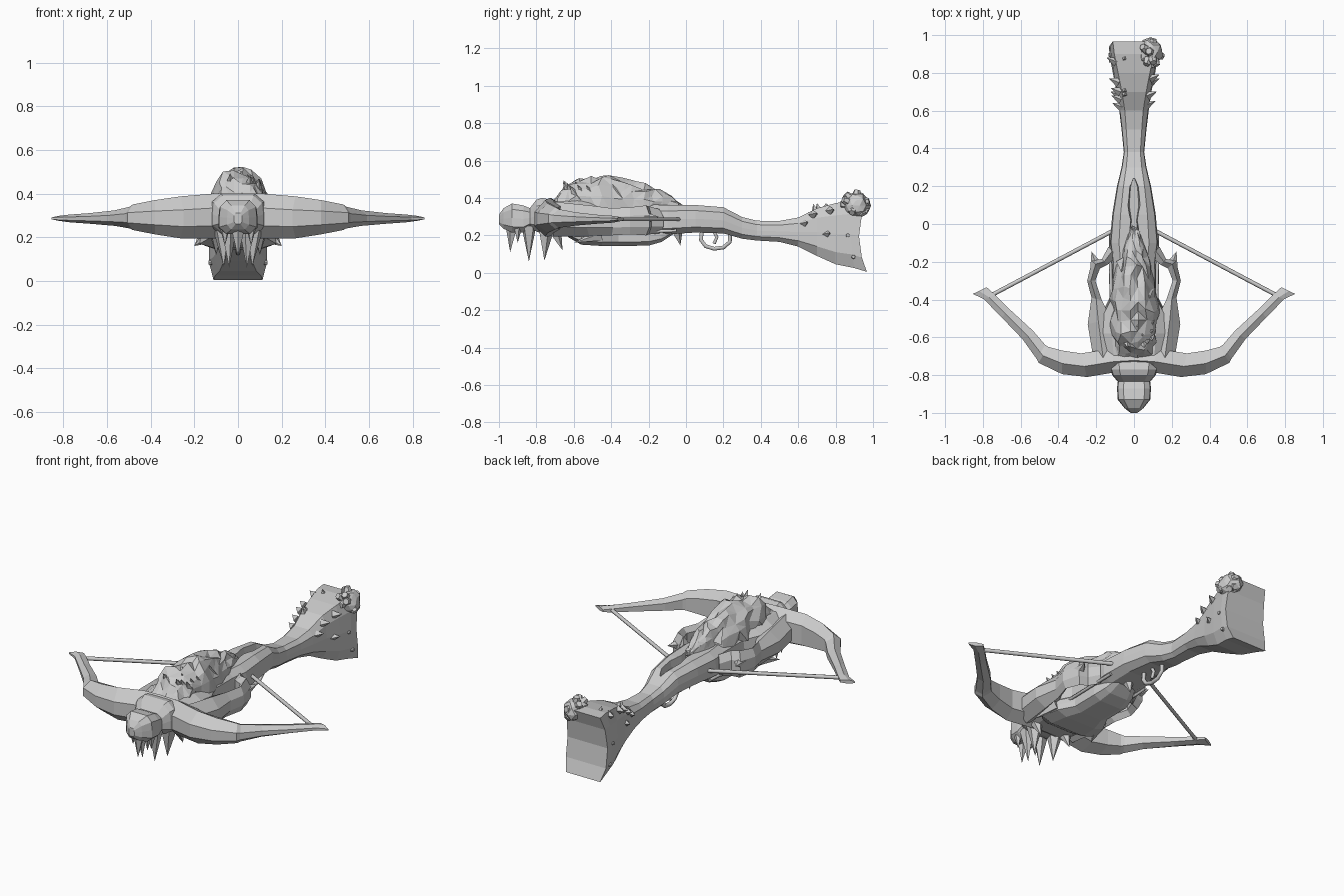
import bpy, bmesh, math, random
from mathutils import Vector

if "Cube" in bpy.data.objects:
    bpy.data.objects.remove(bpy.data.objects["Cube"])

random.seed(4)


def make(name, bm):
    bmesh.ops.recalc_face_normals(bm, faces=bm.faces)
    me = bpy.data.meshes.new(name)
    bm.to_mesh(me)
    bm.free()
    ob = bpy.data.objects.new(name, me)
    bpy.context.collection.objects.link(ob)
    return ob


def loft(name, rings, tri=False, mirror=False):
    """Skin equal rings (right side upward, then left side downward) and cap both ends."""
    bm = bmesh.new()
    vs = [[bm.verts.new(p) for p in r] for r in rings]
    n = len(rings[0])
    for a, b in zip(vs, vs[1:]):
        for i in range(n):
            j = (i + 1) % n
            bm.faces.new((a[i], a[j], b[j], b[i]))
    for r in (vs[0], vs[-1]):
        for i in range(n // 2 - 1):
            bm.faces.new((r[i], r[i + 1], r[n - 2 - i], r[n - 1 - i]))
    if tri:
        bmesh.ops.triangulate(bm, faces=bm.faces[:])
    ob = make(name, bm)
    if mirror:
        ob.modifiers.new("Mirror", 'MIRROR').use_clip = False
    return ob


def section(y, hw, zb, zt, c=.62, bow=0):
    """Chamfered cross-section across the weapon at y."""
    side = [(0, c), (.2, 1), (.5, 1), (.8, .95), (1, c)]
    right = [(hw * w, y + bow * (2 * t - 1) ** 2, zb + (zt - zb) * t) for t, w in side]
    return right + [(-x, yy, z) for x, yy, z in reversed(right)]


def beam(f, b, zb, zt):
    """Six-sided section between an outer point f and an inner point b."""
    out = []
    for u, t in [(.45, 0), (0, .28), (0, .68), (.45, 1), (1, .8), (1, .2)]:
        out.append((f[0] + (b[0] - f[0]) * u, f[1] + (b[1] - f[1]) * u, zb + (zt - zb) * t))
    return out


def cone(name, base, tip, r, sides=5, r2=0.0):
    base, tip = Vector(base), Vector(tip)
    d = tip - base
    bpy.ops.mesh.primitive_cone_add(vertices=sides, radius1=r, radius2=r2, depth=d.length,
                                    location=(base + tip) / 2,
                                    rotation=d.to_track_quat('Z', 'Y').to_euler())
    bpy.context.object.name = name
    return bpy.context.object


def tube(name, pts, r):
    cu = bpy.data.curves.new(name, 'CURVE')
    cu.dimensions = '3D'
    cu.bevel_depth, cu.bevel_resolution, cu.use_fill_caps = r, 1, True
    sp = cu.splines.new('POLY')
    sp.points.add(len(pts) - 1)
    for p, q in zip(sp.points, pts):
        p.co = (*q, 1)
    ob = bpy.data.objects.new(name, cu)
    bpy.context.collection.objects.link(ob)
    return ob


def lump(name, loc, size, jitter):
    bm = bmesh.new()
    bmesh.ops.create_icosphere(bm, subdivisions=2, radius=1)
    for v in bm.verts:
        v.co = Vector(c * s for c, s in zip(v.co, size)) * random.uniform(1 - jitter, 1 + jitter)
        v.co += Vector(loc)
    return make(name, bm)


# Stock and tiller, one continuous loft with a concave butt
stock = loft("stock", [
    section(.925, .132, .005, .385, .85, .042), section(.88, .127, .025, .388, .82, .02),
    section(.80, .112, .045, .372, .75), section(.70, .092, .09, .345, .7),
    section(.60, .078, .14, .295), section(.50, .066, .165, .277),
    section(.38, .054, .172, .278), section(.30, .066, .182, .298),
    section(.20, .09, .21, .35), section(.05, .115, .215, .362),
    section(-.10, .128, .205, .362), section(-.20, .115, .2, .365),
    section(-.38, .118, .195, .37), section(-.48, .17, .195, .375),
    section(-.58, .19, .195, .385), section(-.72, .17, .2, .38)])

# Leaf-shaped bolt groove cut in the top of the tiller
leaf = [(.24, .006), (.2, .03), (.1, .042), (.02, .022), (-.06, .035), (-.14, .03)]
groove = loft("groove_cutter", [[(w * .6, y, .315), (w, y, .42), (-w, y, .42), (-w * .6, y, .315)]
                                for y, w in leaf])
groove.hide_render = True
groove.hide_viewport = False
groove.display_type = 'WIRE'
cut = stock.modifiers.new("Groove", 'BOOLEAN')
cut.operation, cut.object, cut.solver = 'DIFFERENCE', groove, 'EXACT'

# Lower hull under the body
loft("lower_hull", [
    section(-.63, .12, .19, .25), section(-.56, .175, .15, .25), section(-.45, .16, .143, .25),
    section(-.36, .112, .143, .25), section(-.2, .112, .145, .25),
    section(-.13, .095, .165, .25), section(-.07, .07, .205, .25)])

# Side arms looping round the openings
loft("side_arm", [
    beam((.135, -.12), (.09, -.17), .21, .34), beam((.17, -.185), (.14, -.215), .205, .355),
    beam((.222, -.195), (.18, -.235), .2, .36), beam((.248, -.3), (.205, -.3), .205, .35),
    beam((.225, -.39), (.17, -.405), .2, .345), beam((.245, -.53), (.12, -.5), .195, .36),
    beam((.215, -.71), (.1, -.71), .195, .38)], mirror=True)

# Bow limb
loft("bow_limb", [
    beam((0, -.765), (0, -.67), .2, .4), beam((.1, -.785), (.12, -.66), .195, .4),
    beam((.25, -.81), (.28, -.685), .195, .387), beam((.38, -.795), (.38, -.67), .213, .37),
    beam((.505, -.735), (.455, -.65), .233, .35), beam((.515, -.715), (.47, -.64), .24, .34),
    beam((.59, -.61), (.535, -.565), .252, .323), beam((.70, -.495), (.66, -.45), .262, .31),
    beam((.795, -.398), (.735, -.375), .268, .304),
    beam((.853, -.37), (.78, -.335), .275, .298)], mirror=True)

for s in (-1, 1):
    tube("bow_string", [(s * .745, -.372, .285), (s * .1, -.03, .285)], .011)
    cone("arm_spur", (s * .2, -.22, .29), (s * .225, -.145, .3), .035)
    tube("body_seam", [(s * .122, -.05, .225), (s * .125, -.2, .22), (s * .12, -.4, .22)], .009)
    cone("body_rib", (s * .15, -.46, .2), (s * .2, -.6, .16), .035)

# Blunt snout with collar at the front
loft("snout", [
    section(-.68, .13, .2, .38), section(-.77, .125, .21, .4), section(-.80, .115, .22, .39),
    section(-.835, .086, .24, .345), section(-.87, .09, .215, .36), section(-.93, .086, .215, .37),
    section(-.975, .05, .235, .345), section(-1.0, .018, .26, .31)])

# Fangs under the snout: base and tip as (x, y, z), radius
fangs = [((0, -.93, .25), (0, -.94, .11), .035)]
for s in (-1, 1):
    fangs += [((s * .045, -.84, .25), (s * .04, -.84, .06), .042),
              ((s * .07, -.75, .23), (s * .065, -.757, .065), .045),
              ((s * .06, -.9, .25), (s * .06, -.9, .16), .026),
              ((s * .1, -.7, .22), (s * .1, -.66, .12), .035)]
for b, t, r in fangs:
    cone("fang", b, t, r)
cone("belly_spike", (0, -.05, .23), (0, -.03, .145), .035)

# Craggy growth along the back: y, half width, top height
crest = [(-.72, .10, .37), (-.66, .105, .46), (-.58, .12, .505), (-.46, .125, .52), (-.34, .11, .495),
         (-.22, .085, .465), (-.13, .06, .44), (-.05, .035, .385), (-.02, .02, .36)]
rows = []
for a, b in zip(crest, crest[1:]):
    rows += [a, tuple((p + q) / 2 for p, q in zip(a, b))]
rings = []
for y, w, top in rows + [crest[-1]]:
    ring = []
    for k in range(10):
        a = math.pi * k / 9
        j = [random.uniform(-1, 1) for _ in range(3)]
        ring.append((w * math.cos(a) * (1 + .15 * j[0]), y + .014 * j[1],
                     .33 + (top - .33) * math.sin(a) ** .8 * (1 + .12 * j[2])))
    rings.append(ring)
loft("craggy_growth", rings, tri=True)
for k in range(12):
    y = random.uniform(-.62, -.2)
    x = random.uniform(-.09, .09)
    z = .43 - abs(x) * .5 + (.03 if y < -.3 else 0)
    cone("growth_shard", (x, y, z - .03), (x * 1.15, y - .05, z + .05), .035, 4)

# Trigger and guard
tube("trigger_guard", [(0, .085, .225), (0, .08, .175), (0, .105, .142), (0, .15, .128),
                       (0, .2, .135), (0, .235, .165), (0, .235, .21)], .012)
tube("trigger", [(0, .145, .23), (0, .165, .19), (0, .15, .155)], .01)

# Barnacle cluster on the butt corner
lump("barnacle_base", (.09, .91, .36), (.065, .07, .065), .15)
for k in range(11):
    d = Vector((random.uniform(-.6, 1), random.uniform(-1, 1), random.uniform(-.6, 1))).normalized()
    c = Vector((.09, .905, .365))
    cone("barnacle", c + d * .035, c + d * .078, .03, 6, .017)

# Smaller shells and thorns down both sides of the stock
for s, y, z, w in [(1, .63, .262, .078), (1, .75, .205, .1), (1, .77, .33, .1), (1, .68, .31, .085),
                   (-1, .62, .27, .08), (-1, .66, .3, .085), (-1, .7, .33, .088),
                   (-1, .75, .345, .097), (-1, .68, .24, .088), (-1, .86, .36, .11)]:
    cone("stock_thorn", (s * (w - .015), y, z), (s * (w + .035), y + .02, z + .01), .026, 4)
for y, z, w in [(.865, .2, .124), (.895, .085, .128)]:
    for s in (-1, 1):
        cone("stock_rivet", (s * (w - .01), y, z), (s * (w + .008), y, z), .012, 8, .009)
for y in (.69, .71, .88):
    cone("stock_top_thorn", (-.05, y, .33 + (y - .69) * .2), (-.055, y - .01, .368 + (y - .69) * .2), .02, 4)
